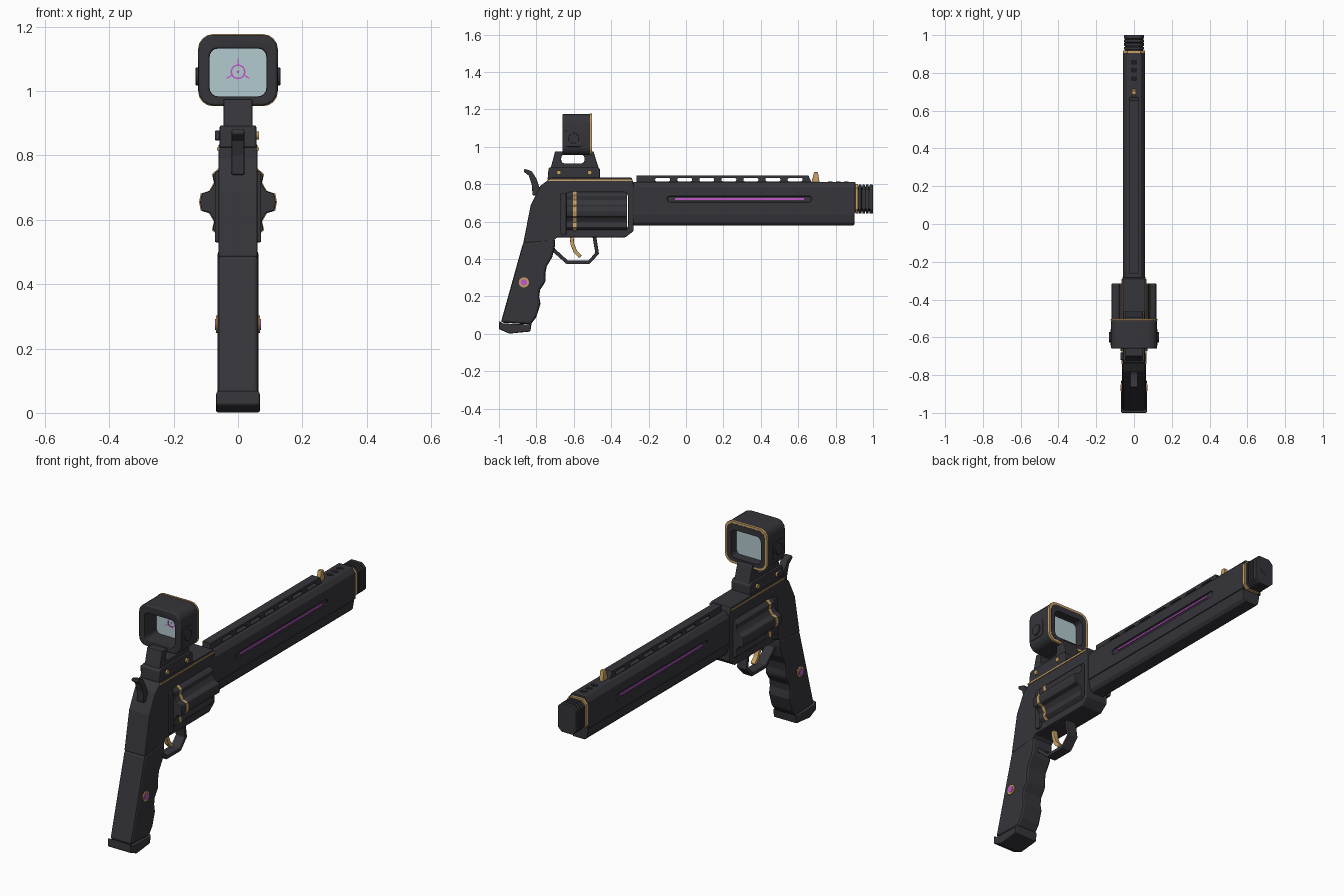
import bpy
import bmesh
from math import sin, cos, radians, pi
from mathutils import Vector

default_cube = bpy.data.objects.get("Cube")
if default_cube:
    bpy.data.objects.remove(default_cube, do_unlink=True)


def material(name, red, green, blue):
    mat = bpy.data.materials.new(name)
    mat.use_nodes = True
    colour = (red, green, blue, 1)
    mat.diffuse_color = colour
    mat.node_tree.nodes["Principled BSDF"].inputs["Base Color"].default_value = colour
    return mat


GUNMETAL = material("dark gunmetal", .036, .036, .043)
BLACK = material("black", .012, .012, .014)
GOLD = material("gold", .58, .36, .13)
PINK = material("glowing magenta", .55, .09, .62)
GLASS = material("pale blue glass", .45, .59, .62)


def activate(obj):
    bpy.ops.object.select_all(action="DESELECT")
    obj.select_set(True)
    bpy.context.view_layer.objects.active = obj


def prism(name, outline, start, end, axis="x", mat=GUNMETAL, bevel=0, smooth=False):
    """Extrude a flat outline along one axis."""
    place = {"x": lambda p, q, t: (t, p, q),
             "y": lambda p, q, t: (p, t, q),
             "z": lambda p, q, t: (p, q, t)}[axis]
    bm = bmesh.new()
    low = [bm.verts.new(place(p, q, start)) for p, q in outline]
    high = [bm.verts.new(place(p, q, end)) for p, q in outline]
    bm.faces.new(low)
    bm.faces.new(high)
    for i in range(len(low)):
        j = (i + 1) % len(low)
        bm.faces.new((low[i], low[j], high[j], high[i]))
    bmesh.ops.recalc_face_normals(bm, faces=bm.faces)
    mesh = bpy.data.meshes.new(name)
    bm.to_mesh(mesh)
    bm.free()
    mesh.materials.append(mat)
    obj = bpy.data.objects.new(name, mesh)
    bpy.context.collection.objects.link(obj)
    if smooth:
        activate(obj)
        bpy.ops.object.shade_smooth_by_angle(angle=radians(35))
    if bevel:
        soften(obj, bevel)
    return obj


def soften(obj, width):
    mod = obj.modifiers.new("soft edges", "BEVEL")
    mod.width = width
    mod.segments = 2
    mod.limit_method = "ANGLE"
    mod.angle_limit = radians(35)


def cut(target, cutter):
    """Subtract a helper shape and throw it away."""
    mod = target.modifiers.new("cut", "BOOLEAN")
    mod.operation = "DIFFERENCE"
    mod.solver = "EXACT"
    mod.object = cutter
    activate(target)
    bpy.ops.object.modifier_apply(modifier=mod.name)
    bpy.data.objects.remove(cutter, do_unlink=True)


def rounded(cx, cy, half_w, half_h, radius, steps=4):
    points = []
    for k, (sx, sy) in enumerate([(1, 1), (-1, 1), (-1, -1), (1, -1)]):
        for i in range(steps + 1):
            a = (k + i / steps) * pi / 2
            points.append((cx + sx * (half_w - radius) + radius * cos(a),
                           cy + sy * (half_h - radius) + radius * sin(a)))
    return points


def rect(p, q, r, s):
    return [(p, r), (q, r), (q, s), (p, s)]


def circle(cx, cy, radius, sides=24):
    return [(cx + radius * cos(2 * pi * i / sides), cy + radius * sin(2 * pi * i / sides))
            for i in range(sides)]


def strip(path, thickness):
    """Outline of a band following an open path."""
    path = [Vector(p) for p in path]
    left, right = [], []
    for i, p in enumerate(path):
        d = (path[min(i + 1, len(path) - 1)] - path[max(i - 1, 0)]).normalized()
        n = Vector((-d.y, d.x)) * thickness / 2
        left.append(p + n)
        right.append(p - n)
    return [tuple(p) for p in left + right[::-1]]


# Frame with an open cylinder window
frame = prism("frame", [(-.87, .485), (-.83, .69), (-.78, .79), (-.74, .82), (-.72, .835),
                        (-.29, .835), (-.28, .8), (-.28, .55), (-.325, .515), (-.69, .515),
                        (-.71, .495)], -.061, .061)
cut(frame, prism("window_cutter", rounded(-.475, .657, .165, .1, .025), -.2, .2))
soften(frame, .008)
for side, label in ((-1, "right"), (1, "left")):
    prism(label + "_frame_trim", rect(-.74, -.29, .816, .824), side * .058, side * .065, mat=GOLD)
    prism(label + "_recoil_shield", rounded(-.656, .64, .016, .11, .008), side * .05, side * .072,
          bevel=.004)


# Fluted cylinder and its gold ratchet ring
def lobes(scale):
    points = []
    for k in range(6):
        for offset, radius in ((-21, .094), (-13, .116), (0, .118), (13, .116), (21, .094)):
            a = radians(60 * k + offset)
            points.append((scale * radius * cos(a), .655 + scale * radius * sin(a)))
    return points


prism("cylinder", lobes(1), -.64, -.315, "y", bevel=.004)
prism("cylinder_ring", lobes(1.025), -.603, -.586, "y", GOLD)

# Grip with finger grooves, base plate and medallions
prism("grip", [(-.87, .49), (-.7, .51), (-.70, .47), (-.715, .41), (-.745, .36), (-.752, .32),
               (-.75, .28), (-.78, .235), (-.785, .2), (-.778, .16), (-.80, .09), (-.83, .05),
               (-.99, .06)], -.063, .063, bevel=.013)
prism("grip_base", [(-.998, .07), (-.98, .055), (-.84, .05), (-.825, .06), (-.832, .012),
                    (-.945, .001), (-1, .025)], -.068, .068, bevel=.006)
for side, label in ((-1, "right"), (1, "left")):
    prism(label + "_medallion", circle(-.867, .275, .027), side * .055, side * .069, mat=GOLD)
    prism(label + "_medallion_gem", circle(-.867, .275, .017, 12), side * .06, side * .072, mat=PINK)

# Trigger, guard and hammer
prism("trigger_guard", strip([(-.715, .50), (-.71, .45), (-.635, .382), (-.52, .382), (-.475, .43),
                              (-.49, .52)], .02), -.028, .028, bevel=.004)
prism("trigger", strip([(-.612, .53), (-.608, .48), (-.592, .44), (-.565, .412)], .02),
      -.013, .013, mat=GOLD, bevel=.003)
prism("hammer", [(-.78, .77), (-.8, .83), (-.825, .87), (-.865, .882), (-.868, .868), (-.84, .845),
                 (-.825, .8), (-.82, .74), (-.74, .74), (-.73, .83)], -.02, .02, bevel=.004)

# Barrel and underlug with light grooves
half = [(.058, .645), (.058, .785), (.038, .812)]
barrel = prism("barrel", half + [(-x, z) for x, z in half[::-1]], -.285, .905, "y")
for side, label in ((-1, "right"), (1, "left")):
    cut(barrel, prism("groove_cutter", rounded(.285, .72, .385, .016, .015),
                      side * .051, side * .1))
    prism(label + "_light_strip", rect(-.06, .63, .716, .725), side * .045, side * .0575, mat=PINK)
soften(barrel, .004)
half = [(.034, .58), (.047, .595), (.054, .635), (.054, .66)]
prism("underlug", half + [(-x, z) for x, z in half[::-1]], -.285, .9, "y", bevel=.004)

# Ventilated top rib, front sight and vents
rib = prism("top_rib", [(-.265, .8), (-.265, .846), (.655, .846), (.675, .8)], -.024, .024)
for i in range(7):
    cut(rib, prism("slot_cutter", rounded(-.125 + i * .118, .824, .04, .009, .008), -.1, .1))
prism("front_sight", [(.668, .8), (.685, .864), (.705, .864), (.716, .8)], -.011, .011, mat=GOLD,
      bevel=.002)
for i in range(3):
    prism("barrel_vent", rounded(0, .77 + i * .043, .017, .012, .005), .806, .8135, "z", BLACK)

# Ridged muzzle
prism("muzzle_trim", rounded(0, .722, .057, .08, .022, 1), .905, .919, "y", GOLD)
prism("muzzle_core", rounded(0, .72, .047, .067, .018, 1), .91, .99, "y", BLACK)
for i in range(4):
    y = .923 + i * .0195
    prism("muzzle_ridge", rounded(0, .72, .054, .077, .022, 1), y, y + .0145 + .004 * (i == 3), "y",
          bevel=.002)
prism("muzzle_bore", circle(0, .72, .024), .99, 1, "y", BLACK)

# Sight mount: wide foot, narrow pierced neck, screws
prism("mount_foot", [(-.74, .825), (-.735, .885), (-.72, .893), (-.475, .893), (-.46, .88),
                     (-.46, .825)], -.057, .057, bevel=.005)
neck = prism("mount_neck", [(-.725, .88), (-.70, .975), (-.495, .975), (-.465, .88)], -.045, .045)
cut(neck, prism("neck_cutter", rounded(-.605, .935, .062, .024, .018), -.2, .2))
soften(neck, .004)
for side, label in ((-1, "right"), (1, "left")):
    for y in (-.68, -.515):
        prism(label + "_mount_screw", circle(y, .862, .012, 12), side * .05, side * .066, mat=GOLD)
prism("mount_clamp", rounded(-.70, .862, .02, .015, .006), -.072, -.05, bevel=.003)

# Sight housing: hollow rounded box with gold rim and side knobs
housing = prism("sight_housing", rounded(0, 1.065, .122, .11, .045), -.66, -.51, "y", smooth=True)
cut(housing, prism("housing_cutter", rounded(0, 1.058, .088, .074, .025), -.8, -.3, "y"))
soften(housing, .006)
rim = prism("sight_rim", rounded(0, 1.065, .124, .112, .046), -.512, -.503, "y", GOLD)
cut(rim, prism("rim_cutter", rounded(0, 1.065, .111, .099, .036), -.8, -.3, "y"))
lip = prism("sight_lip", rounded(0, 1.065, .112, .1, .037), -.515, -.502, "y")
cut(lip, prism("lip_cutter", rounded(0, 1.058, .088, .074, .025), -.8, -.3, "y"))
for side, label in ((-1, "right"), (1, "left")):
    prism(label + "_sight_pad", rounded(-.6, 1.045, .045, .045, .012), side * .11, side * .125,
          bevel=.003)
    prism(label + "_sight_knob", circle(-.6, 1.045, .028), side * .11, side * .132, bevel=.003)

# Lens and reticle
prism("lens", rounded(0, 1.058, .09, .076, .025), -.558, -.55, "y", GLASS)
reticle = prism("reticle_ring", circle(0, 1.06, .023, 32), -.561, -.5575, "y", PINK)
cut(reticle, prism("ring_cutter", circle(0, 1.06, .0185, 32), -.8, -.3, "y"))
prism("reticle_dot", circle(0, 1.06, .004, 8), -.561, -.5575, "y", PINK)
for angle in (90, 210, 330):
    d = Vector((cos(radians(angle)), sin(radians(angle))))
    centre = Vector((0, 1.06))
    prism("reticle_tick", strip([centre + d * .023, centre + d * .041], .004),
          -.561, -.5575, "y", PINK)
